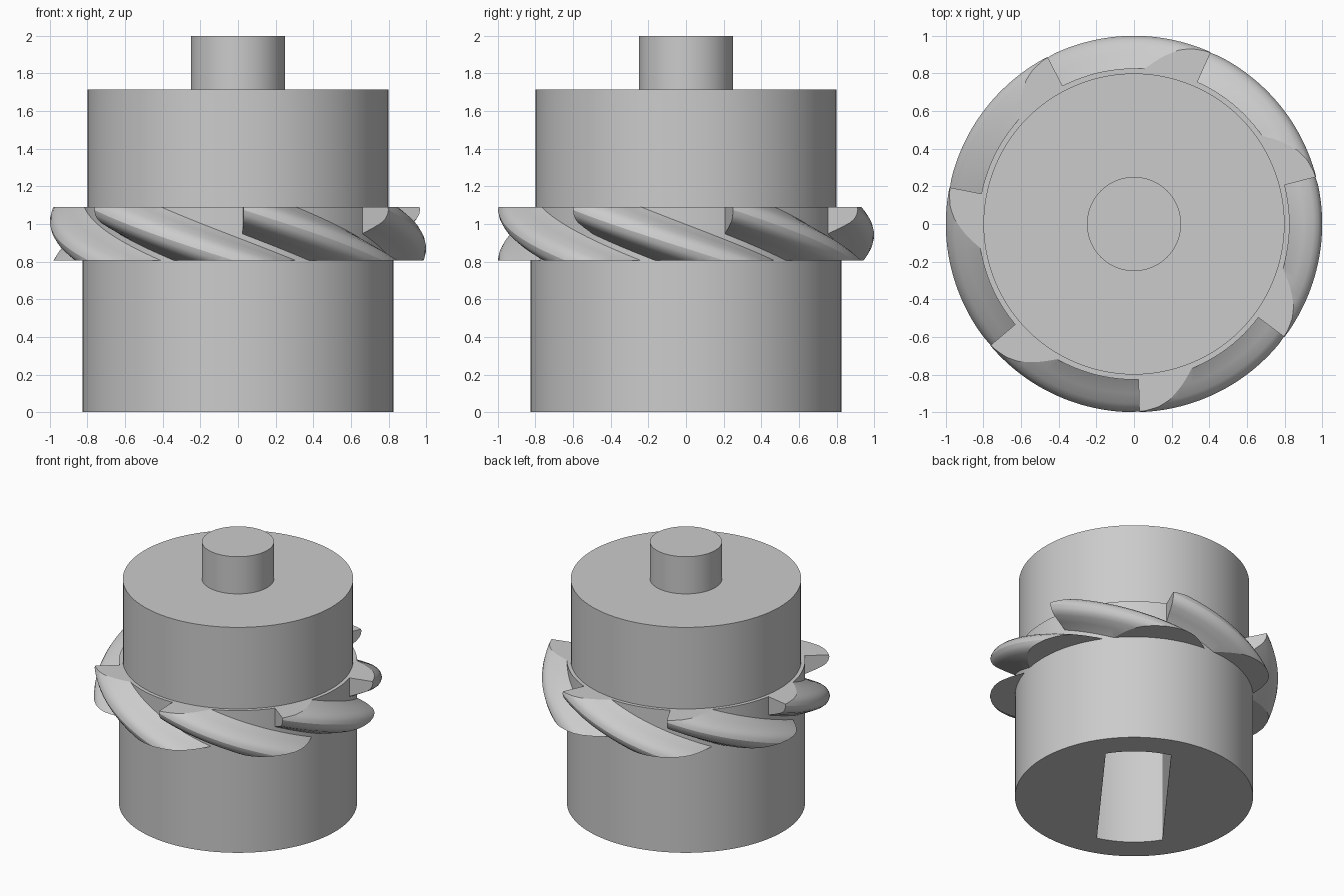
import bpy, bmesh, math
from mathutils import Vector, Matrix

if "Cube" in bpy.data.objects:
    bpy.data.objects.remove(bpy.data.objects["Cube"])

grey = bpy.data.materials.new("light_grey")
grey.diffuse_color = (0.6, 0.6, 0.6, 1)
grey.use_nodes = True
grey.node_tree.nodes["Principled BSDF"].inputs["Base Color"].default_value = grey.diffuse_color


def finish(name, bm):
    bmesh.ops.recalc_face_normals(bm, faces=bm.faces)
    mesh = bpy.data.meshes.new(name)
    bm.to_mesh(mesh)
    bm.free()
    obj = bpy.data.objects.new(name, mesh)
    bpy.context.collection.objects.link(obj)
    mesh.materials.append(grey)
    return obj


def smooth(obj):
    bpy.ops.object.select_all(action='DESELECT')
    obj.select_set(True)
    bpy.context.view_layer.objects.active = obj
    bpy.ops.object.shade_smooth_by_angle(angle=math.radians(25))


def cylinder(name, radius, z0, z1):
    bm = bmesh.new()
    bmesh.ops.create_cone(bm, cap_ends=True, segments=128, radius1=radius,
                          radius2=radius, depth=z1 - z0,
                          matrix=Matrix.Translation((0, 0, (z0 + z1) / 2)))
    return finish(name, bm)


def prism(name, outline, z0, z1):
    bm = bmesh.new()
    face = bm.faces.new([bm.verts.new((x, y, z0)) for x, y in outline])
    top = bmesh.ops.extrude_face_region(bm, geom=[face])
    verts = [v for v in top["geom"] if isinstance(v, bmesh.types.BMVert)]
    bmesh.ops.translate(bm, verts=verts, vec=(0, 0, z1 - z0))
    return finish(name, bm)


# Stacked cylinders
body = cylinder("lower_body", 0.827, 0, 1.09)
drum = cylinder("upper_drum", 0.80, 1.08, 1.715)
shaft = cylinder("top_shaft", 0.25, 1.70, 2.0)

# Drive slot in the underside, with rounded ends
half = math.asin(0.2275 / 0.63)
slot_axis = math.radians(53)
outline = []
for end in (0, math.pi):
    for i in range(13):
        a = slot_axis + end + half * (i / 6 - 1)
        outline.append((0.63 * math.cos(a), 0.63 * math.sin(a)))
cutter = prism("slot_cutter", outline, -0.1, 0.805)
cutter.hide_render = True
cutter.hide_set(True)
mod = body.modifiers.new("slot", 'BOOLEAN')
mod.operation = 'DIFFERENCE'
mod.solver = 'EXACT'
mod.object = cutter
bpy.context.view_layer.objects.active = body
bpy.ops.object.modifier_apply(modifier="slot")
bpy.data.objects.remove(cutter)

# Helical fins: a rounded wedge section swept down, trimmed flat top and bottom
COUNT, Z_LOW, Z_HIGH = 7, 0.805, 1.09
PITCH = 2 * math.pi / COUNT
nose = [(0.80, 0.147), (0.83, 0.125), (0.90, 0.095), (0.955, 0.068),
        (0.98, 0.048), (0.994, 0.025)]
section = nose + [(1.0, 0)] + [(r, -h) for r, h in reversed(nose)]


def fin(name, start):
    bm = bmesh.new()
    rings = []
    for i in range(45):
        turn = PITCH * 1.6 * i / 44
        a, zc = start + turn, 1.075 - (Z_HIGH - Z_LOW) * turn / PITCH
        rings.append([bm.verts.new((r * math.cos(a), r * math.sin(a), zc + h))
                      for r, h in section])
    n = len(section)
    for lo, hi in zip(rings, rings[1:]):
        for j in range(n):
            k = (j + 1) % n
            bm.faces.new((lo[j], lo[k], hi[k], hi[j]))
    bm.faces.new(rings[0])
    bm.faces.new(rings[-1])
    for z, up in ((Z_HIGH, 1), (Z_LOW, -1)):
        cut = bmesh.ops.bisect_plane(
            bm, geom=bm.verts[:] + bm.edges[:] + bm.faces[:],
            plane_co=(0, 0, z), plane_no=(0, 0, up), clear_outer=True)
        edges = [e for e in cut["geom_cut"] if isinstance(e, bmesh.types.BMEdge)]
        bmesh.ops.contextual_create(bm, geom=edges)
    return finish(name, bm)


fins = [fin(f"helical_fin_{i + 1}", math.radians(14.5) + i * PITCH)
        for i in range(COUNT)]

for obj in [body, drum, shaft] + fins:
    smooth(obj)
